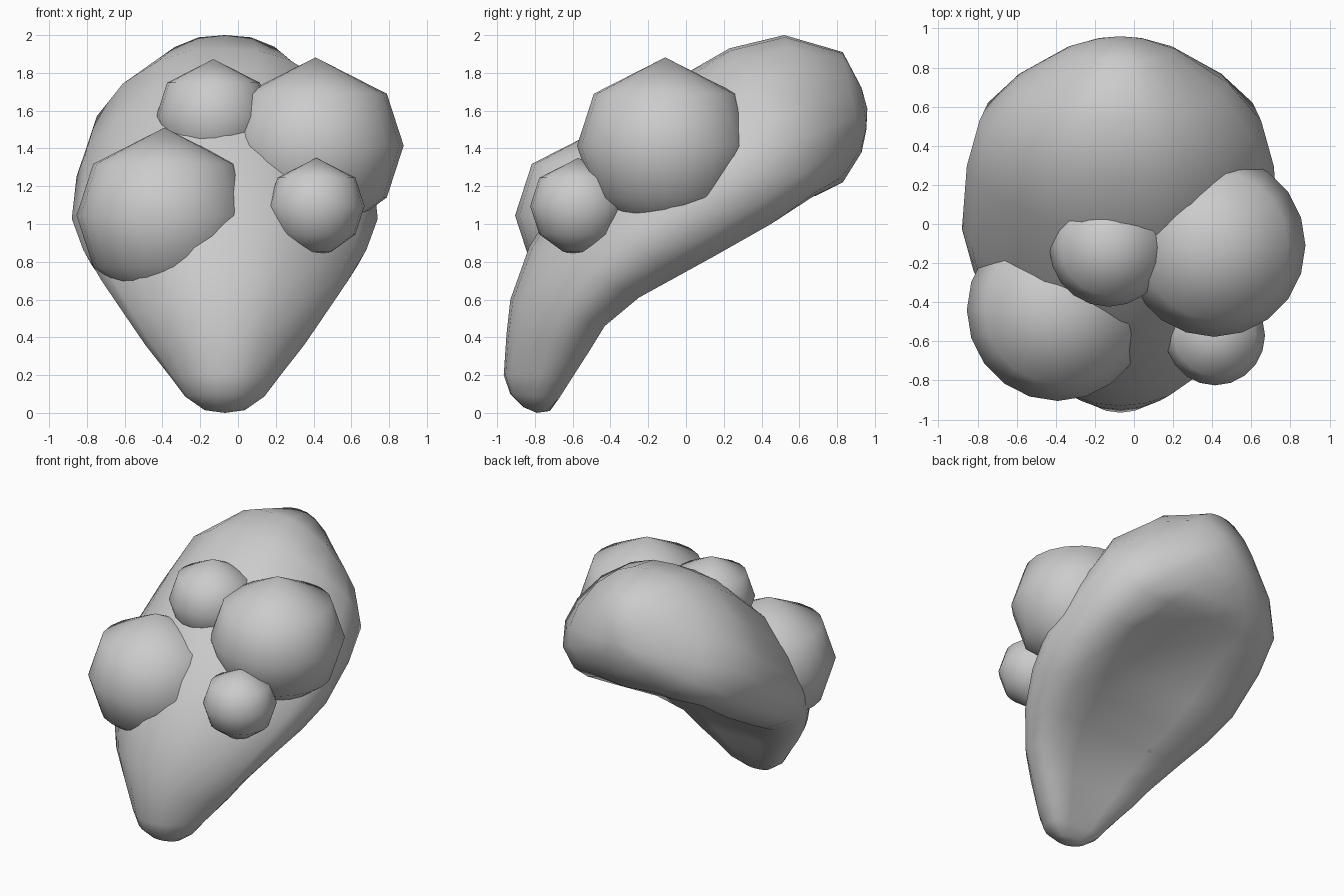
import bpy, bmesh
from math import sin, cos, pi, radians

if "Cube" in bpy.data.objects:
    bpy.data.objects.remove(bpy.data.objects["Cube"])


def loft(name, rings):
    """Skin a list of equal-length closed rings; collapsed rings become poles."""
    bm = bmesh.new()
    vs = [[bm.verts.new(p) for p in r] for r in rings]
    n = len(rings[0])
    for a, b in zip(vs, vs[1:]):
        for i in range(n):
            j = (i + 1) % n
            bm.faces.new((a[i], a[j], b[j], b[i]))
    bmesh.ops.remove_doubles(bm, verts=bm.verts, dist=0.0005)
    bmesh.ops.recalc_face_normals(bm, faces=bm.faces)
    for f in bm.faces:
        f.smooth = True
    me = bpy.data.meshes.new(name)
    bm.to_mesh(me)
    bm.free()
    ob = bpy.data.objects.new(name, me)
    bpy.context.collection.objects.link(ob)
    return ob


def section(ty, tz, ly, lz, w, h):
    """Cross-section from upper centre T to lower edge L, half width w.
    Positive h hollows the underside (with slimmer shoulders), negative h rounds it."""
    lip, hol = max(0, -h), max(0, h)
    d = .06 if hol else 0
    half = [(0, 1), (.25, .985 - d * .2), (.48, .92 - d * .4), (.75, .76 - d), (.94, .54 - d),
            (1, .35 - d * .5), (.94, .14 + lip * .6), (.75, lip), (.45, hol * .9 + lip * .3), (0, hol)]
    full = half + [(-x, s) for x, s in half[-2:0:-1]]
    return [(CX + x * w, ly + (ty - ly) * s, lz + (tz - lz) * s) for x, s in full]


# Hollow-backed drop body: upper y, z, lower y, z, half width, hollow depth
CX = -0.07
stations = [
    (-.79, .0, -.79, .0, 0, 0),
    (-.86, .03, -.72, .01, .11, -.1),
    (-.93, .10, -.67, .08, .21, 0),
    (-.965, .20, -.60, .19, .29, .01),
    (-.95, .42, -.51, .33, .42, .02),
    (-.93, .60, -.43, .46, .52, .03),
    (-.83, .88, -.25, .61, .65, .05),
    (-.65, 1.17, -.05, .72, .75, .06),
    (-.40, 1.45, .15, .83, .81, .10),
    (-.03, 1.78, .45, 1.00, .785, .11),
    (.23, 1.93, .69, 1.15, .72, -.02),
    (.52, 2.0, .83, 1.22, .55, -.1),
    (.83, 1.91, .93, 1.38, .28, -.12),
    (.93, 1.72, .955, 1.50, .12, -.1),
    (.96, 1.61, .96, 1.61, 0, 0),
]
loft("body", [section(*s) for s in stations])

# Round bumps on the front: centre and radius
bumps = {
    "large_right_bump": (.41, -.11, 1.415, .467),
    "large_left_bump": (-.39, -.44, 1.045, .465),
    "upper_bump": (-.13, -.12, 1.57, .303),
    "small_right_bump": (.415, -.57, 1.095, .255),
}
SIDES = 20
for name, (x, y, z, r) in bumps.items():
    rings = []
    for ang in (0, 54, 90, 126, 162, 180):
        t = radians(ang)
        rings.append([(x + r * sin(t) * cos(2 * pi * k / SIDES),
                       y + r * sin(t) * sin(2 * pi * k / SIDES),
                       z + r * cos(t)) for k in range(SIDES)])
    loft(name, rings)
